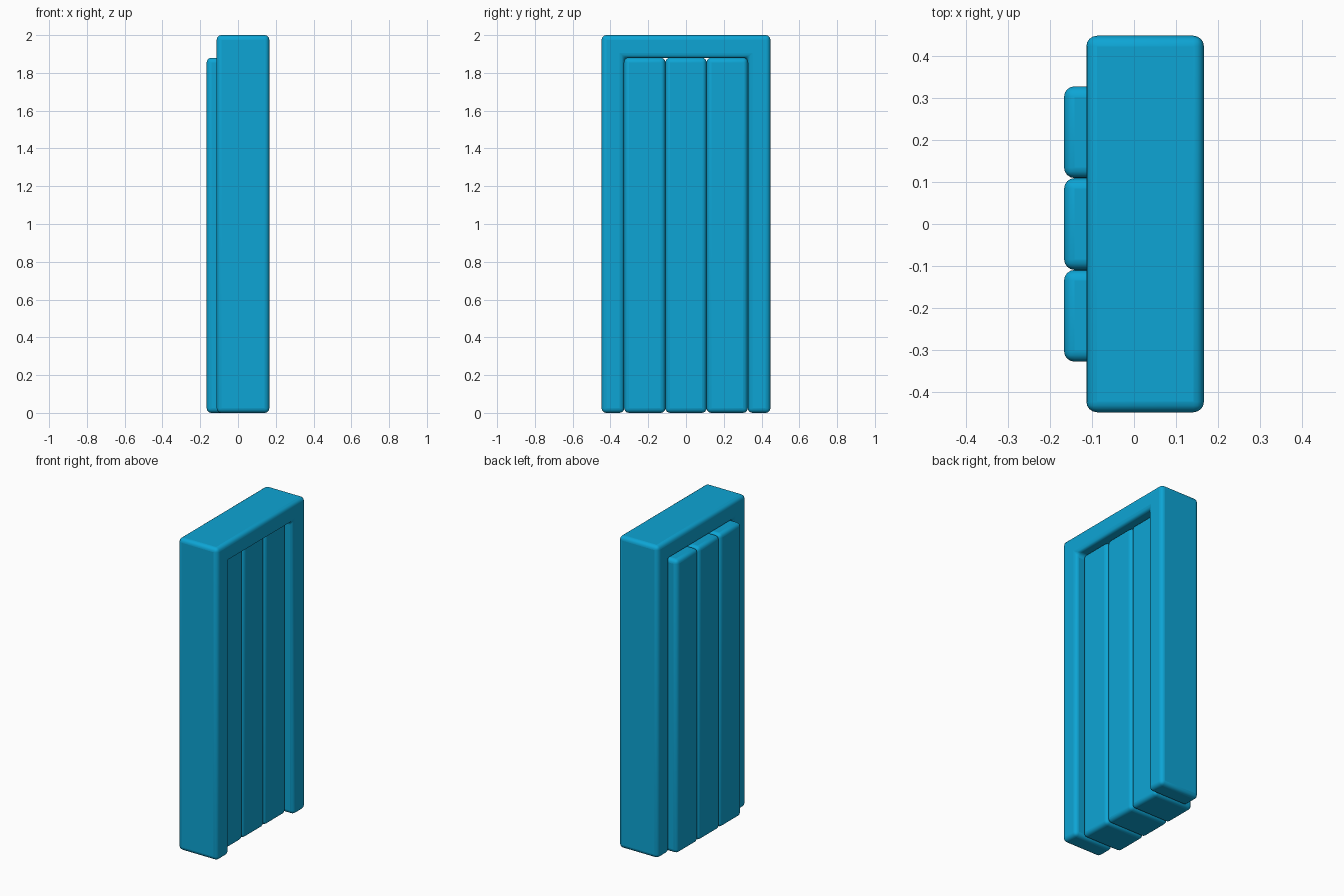
import bpy, bmesh

if "Cube" in bpy.data.objects:
    bpy.data.objects.remove(bpy.data.objects["Cube"])

mat = bpy.data.materials.new("blue_paint")
mat.diffuse_color = (0.004, 0.376, 0.665, 1)
mat.use_nodes = True
mat.node_tree.nodes["Principled BSDF"].inputs["Base Color"].default_value = mat.diffuse_color


def extruded(name, outline, x0, x1, bevel):
    """Extrude a (y, z) outline from x0 to x1 and round its edges."""
    bm = bmesh.new()
    face = bm.faces.new([bm.verts.new((x0, y, z)) for y, z in outline])
    ext = bmesh.ops.extrude_face_region(bm, geom=[face])
    verts = [v for v in ext["geom"] if isinstance(v, bmesh.types.BMVert)]
    bmesh.ops.translate(bm, verts=verts, vec=(x1 - x0, 0, 0))
    bmesh.ops.recalc_face_normals(bm, faces=bm.faces)
    mesh = bpy.data.meshes.new(name)
    bm.to_mesh(mesh)
    bm.free()
    mesh.materials.append(mat)
    ob = bpy.data.objects.new(name, mesh)
    bpy.context.collection.objects.link(ob)
    mod = ob.modifiers.new("rounding", "BEVEL")
    mod.width = bevel
    mod.segments = 4
    mod.limit_method = 'ANGLE'
    bpy.ops.object.select_all(action='DESELECT')
    ob.select_set(True)
    bpy.context.view_layer.objects.active = ob
    bpy.ops.object.shade_smooth_by_angle()
    return ob


# Door frame: two jambs and a lintel in one piece
W, H, T, R = 0.447, 2.0, 0.12, 0.025
w = W - T
extruded("door_frame",
         [(-W, 0), (-w, 0), (-w, H - T), (w, H - T), (w, 0), (W, 0), (W, H), (-W, H)],
         -0.113, 0.166, R)

# Three planks, set back from the frame's face
pw = 2 * w / 3
for i in range(3):
    y = -w + i * pw
    extruded(f"door_plank_{i + 1}",
             [(y, 0), (y + pw, 0), (y + pw, H - T), (y, H - T)],
             -0.166, 0.113, R)
